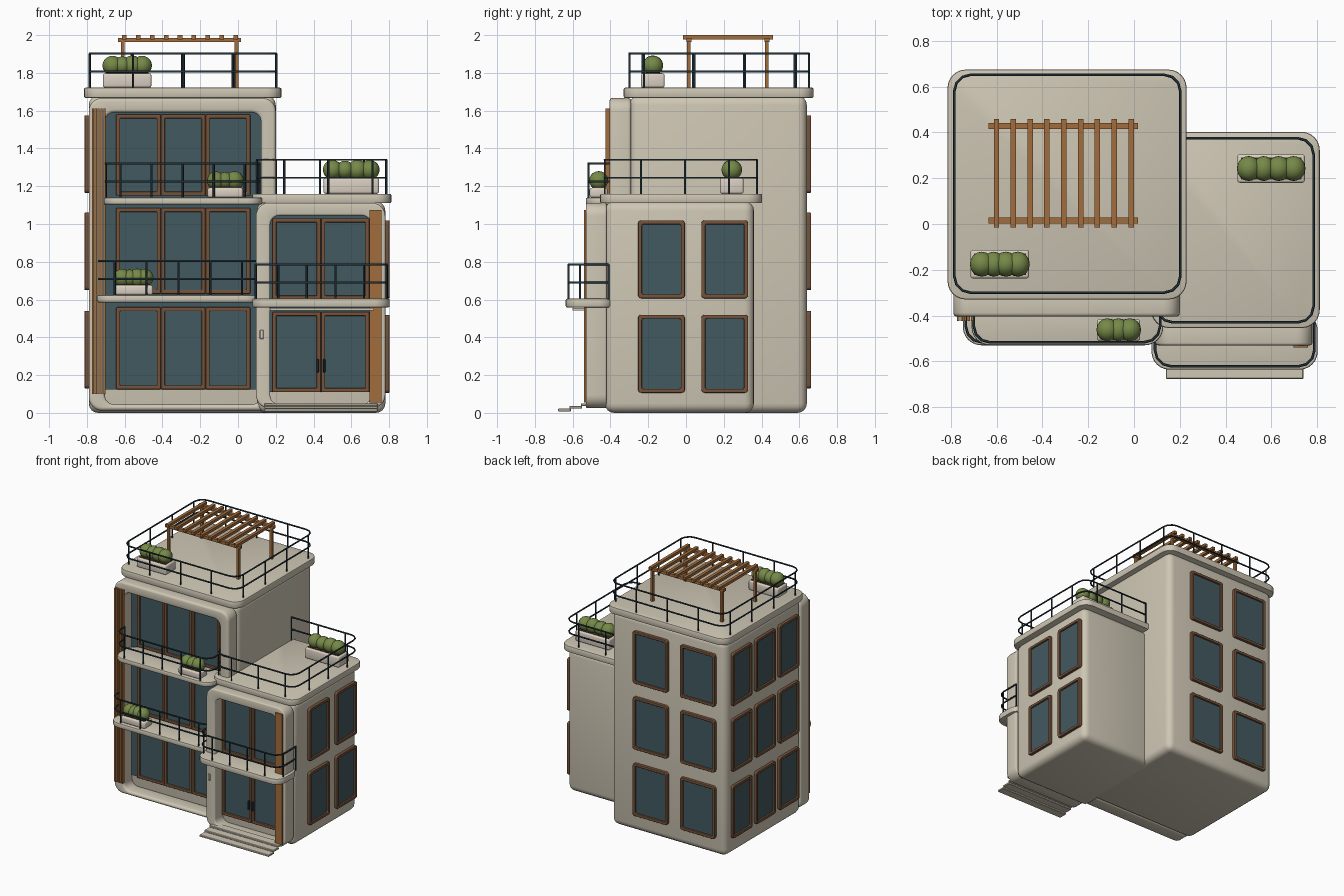
import bpy, bmesh, math
from mathutils import Matrix, Vector

if "Cube" in bpy.data.objects:
    bpy.data.objects.remove(bpy.data.objects["Cube"])


def material(name, *rgb):
    m = bpy.data.materials.new(name)
    m.use_nodes = True
    m.diffuse_color = (*rgb, 1)
    m.node_tree.nodes["Principled BSDF"].inputs["Base Color"].default_value = (*rgb, 1)
    return m


PLASTER = material("cream plaster", 0.62, 0.57, 0.46)
POT = material("pale planter", 0.71, 0.63, 0.54)
GLASS = material("teal glass", 0.055, 0.1, 0.115)
FRAME = material("brown window frame", 0.18, 0.085, 0.042)
WOOD = material("warm wood", 0.36, 0.15, 0.045)
METAL = material("dark metal", 0.016, 0.032, 0.042)
LEAF = material("leaf green", 0.18, 0.25, 0.065)
SOIL = material("soil", 0.06, 0.035, 0.02)


def finish(bm, name, mat, matrix=Matrix()):
    bmesh.ops.recalc_face_normals(bm, faces=bm.faces)
    me = bpy.data.meshes.new(name)
    bm.to_mesh(me)
    bm.free()
    me.materials.append(mat)
    ob = bpy.data.objects.new(name, me)
    ob.matrix_world = matrix
    bpy.context.collection.objects.link(ob)
    bpy.ops.object.select_all(action='DESELECT')
    ob.select_set(True)
    bpy.context.view_layer.objects.active = ob
    bpy.ops.object.shade_smooth_by_angle(angle=math.radians(35))
    return ob


def soften(bm, width, segments=3):
    if width:
        edges = [e for e in bm.edges if e.calc_face_angle(0) > 1]
        bmesh.ops.bevel(bm, geom=edges, offset=width, segments=segments,
                        affect='EDGES', profile=0.5, clamp_overlap=True)


def add_box(bm, x0, x1, y0, y1, z0, z1):
    centre = Vector((x0 + x1, y0 + y1, z0 + z1)) / 2
    bmesh.ops.create_cube(bm, size=1, matrix=Matrix.Translation(centre)
                          @ Matrix.Diagonal((x1 - x0, y1 - y0, z1 - z0, 1)))


def box(name, mat, x, y, z, bevel=0, segments=3):
    bm = bmesh.new()
    add_box(bm, *x, *y, *z)
    soften(bm, bevel, segments)
    return finish(bm, name, mat)


def corner_arc(p, before, after, r, n):
    """Points rounding the corner p of a path with right angles."""
    a, b = (before - p).normalized() * r, (after - p).normalized() * r
    turns = [i * math.pi / 2 / n for i in range(n + 1)]
    return [p + a * (1 - math.sin(t)) + b * (1 - math.cos(t)) for t in turns]


def rounded_path(points, r, n, closed):
    pts = [Vector(p) for p in points]
    out = []
    for i, p in enumerate(pts):
        if not closed and i in (0, len(pts) - 1):
            out.append(p)
        else:
            out += corner_arc(p, pts[i - 1], pts[(i + 1) % len(pts)], r, n)
    return out


def rect(x, y):
    return [(x[0], y[0]), (x[1], y[0]), (x[1], y[1]), (x[0], y[1])]


def slab(name, x, y, z, r):
    """Plate with rounded plan corners."""
    bm = bmesh.new()
    face = bm.faces.new([bm.verts.new((p.x, p.y, z[0]))
                         for p in rounded_path(rect(x, y), r, 6, True)])
    top = bmesh.ops.extrude_face_region(bm, geom=[face])["geom"]
    bmesh.ops.translate(bm, vec=(0, 0, z[1] - z[0]),
                        verts=[v for v in top if isinstance(v, bmesh.types.BMVert)])
    bm.normal_update()
    soften(bm, 0.008, 2)
    return finish(bm, name, PLASTER)


def ring(name, mat, outer, inner, r_out, r_in, y, bevel, matrix=Matrix()):
    """Upright rounded frame with a rounded opening, facing -y."""
    bm = bmesh.new()
    loops = []
    for shape, r, depth in ((outer, r_out, y[0]), (inner, r_in, y[0]),
                            (inner, r_in, y[1]), (outer, r_out, y[1])):
        loops.append([bm.verts.new((p.x, depth, p.y))
                      for p in rounded_path(rect(*shape), r, 6, True)])
    n = len(loops[0])
    for k in range(4):
        a, b = loops[k], loops[(k + 1) % 4]
        for i in range(n):
            j = (i + 1) % n
            bm.faces.new((a[i], a[j], b[j], b[i]))
    bm.normal_update()
    soften(bm, bevel)
    return finish(bm, name, mat, matrix)


def window(name, at, angle, w, h, depth=0.022, r=0.018):
    """Framed pane; its back sits on the wall at the given point."""
    m = Matrix.Translation(at) @ Matrix.Rotation(math.radians(angle), 4, 'Z')
    a, b, t = w / 2, h / 2, 0.021
    ring(name + "_frame", FRAME, ((-a, a), (-b, b)), ((t - a, a - t), (t - b, b - t)),
         r, r / 2, (-depth, 0.01), 0.004, m)
    bm = bmesh.new()
    add_box(bm, -a + 0.01, a - 0.01, -0.009, 0.005, -b + 0.01, b - 0.01)
    finish(bm, name + "_glass", GLASS, m)


def railing(name, points, z, closed=False, posts=6, h=0.18, r=0.07):
    """Top rail, middle rail and evenly spaced posts along a path."""
    path = rounded_path(points, r, 3, closed)
    cu = bpy.data.curves.new(name, 'CURVE')
    cu.dimensions, cu.bevel_depth, cu.bevel_resolution = '3D', 0.0058, 1
    cu.use_fill_caps = True

    def spline(pts, cyclic=False):
        s = cu.splines.new('POLY')
        s.points.add(len(pts) - 1)
        for sp, p in zip(s.points, pts):
            sp.co = (*p, 1)
        s.use_cyclic_u = cyclic

    for level in (h, h * 0.47):
        spline([(p.x, p.y, z + level) for p in path], closed)
    line = path + path[:1] if closed else path
    lengths = [(b - a).length for a, b in zip(line, line[1:])]
    for k in range(posts):
        d = sum(lengths) * k / (posts if closed else posts - 1)
        i = 0
        while i < len(lengths) - 1 and d > lengths[i]:
            d -= lengths[i]
            i += 1
        p = line[i].lerp(line[i + 1], min(1, d / lengths[i]))
        spline([(p.x, p.y, z - 0.005), (p.x, p.y, z + h)])
    cu.materials.append(METAL)
    ob = bpy.data.objects.new(name, cu)
    bpy.context.collection.objects.link(ob)
    bpy.ops.object.select_all(action='DESELECT')
    ob.select_set(True)
    bpy.context.view_layer.objects.active = ob
    bpy.ops.object.convert(target='MESH')


def planter(name, x, y, z, h, count, size):
    box(name + "_pot", POT, x, y, (z, z + h), 0.012)
    box(name + "_soil", SOIL, (x[0] + 0.015, x[1] - 0.015), (y[0] + 0.015, y[1] - 0.015),
        (z + h - 0.01, z + h + 0.003))
    bm = bmesh.new()
    for i in range(count):
        first, last = x[0] + size * 0.95, x[1] - size * 0.95
        c = (first + (last - first) * i / (count - 1), sum(y) / 2, z + h + size * 0.8)
        k = size * (1, 0.93, 1.03)[i % 3]
        bmesh.ops.create_uvsphere(bm, u_segments=16, v_segments=10, radius=1,
                                  matrix=Matrix.Translation(c) @ Matrix.Diagonal((k, size * 1.05, k, 1)))
    finish(bm, name + "_bushes", LEAF)


# Main volumes and roofs
box("tower_body", PLASTER, (-0.79, 0.2), (-0.3, 0.64), (0, 1.68), 0.05, 4)
box("wing_body", PLASTER, (0.1, 0.78), (-0.43, 0.36), (0, 1.12), 0.05, 4)
slab("tower_roof", (-0.815, 0.23), (-0.33, 0.675), (1.667, 1.722), 0.08)
slab("wing_roof", (0.075, 0.812), (-0.455, 0.403), (1.11, 1.16), 0.08)

# Front surrounds
ring("tower_surround", PLASTER, ((-0.79, 0.2), (0.012, 1.667)), ((-0.705, 0.122), (0.045, 1.59)),
     0.07, 0.05, (-0.405, -0.29), 0.018)
ring("wing_surround", PLASTER, ((0.095, 0.78), (0.025, 1.112)), ((0.17, 0.705), (0.045, 1.045)),
     0.07, 0.05, (-0.53, -0.42), 0.018)
box("tower_glass_wall", GLASS, (-0.71, 0.13), (-0.308, -0.29), (0.125, 1.6))
box("wing_glass_wall", GLASS, (0.16, 0.71), (-0.438, -0.42), (0.11, 1.05))

# Balconies, canopy and steps
slab("upper_balcony", (-0.71, 0.128), (-0.53, -0.3), (1.103, 1.14), 0.08)
slab("lower_balcony", (-0.748, 0.118), (-0.53, -0.3), (0.585, 0.624), 0.08)
slab("wing_balcony", (0.076, 0.803), (-0.637, -0.385), (0.558, 0.605), 0.08)
box("door_canopy", PLASTER, (0.17, 0.72), (-0.6, -0.5), (0.542, 0.556))
for i in range(3):
    box("entrance_step", PLASTER, (0.14, 0.74), (-0.677 + 0.06 * i, -0.61 + 0.06 * i),
        (0.008 + 0.014 * i, 0.023 + 0.014 * i), 0.003, 1)

# Windows by storey
for z0, z1 in ((0.125, 0.56), (0.63, 1.085), (1.15, 1.58)):
    for x in (-0.527, -0.29, -0.053):
        window("front_window", (x, -0.308, (z0 + z1) / 2), 0, 0.236, z1 - z0, 0.02, 0.006)
for z in (0.335, 0.855, 1.37):
    for x in (-0.56, -0.15):
        window("back_window", (x, 0.64, z), 180, 0.3, 0.41)
    for y in (-0.125, 0.165, 0.455):
        window("west_window", (-0.79, y, z), -90, 0.24, 0.41)
for z in (0.313, 0.813):
    for y in (-0.13, 0.205):
        window("east_window", (0.78, y, z), 90, 0.248, 0.413)
for x in (0.31, 0.568):
    window("entrance_door", (x, -0.438, 0.322), 0, 0.255, 0.425, 0.024, 0.006)
    window("wing_front_window", (x, -0.438, 0.815), 0, 0.255, 0.43, 0.024, 0.006)
for x in (0.422, 0.457):
    box("door_handle", METAL, (x - 0.006, x + 0.006), (-0.48, -0.455), (0.215, 0.285), 0.003, 1)
box("entry_panel", POT, (0.115, 0.135), (-0.538, -0.525), (0.39, 0.44), 0.003, 1)

# Timber screens
for i in range(5):
    x = -0.774 + 0.0155 * i
    box("screen_slat", WOOD, (x, x + 0.011), (-0.425, -0.395), (0.1, 1.612))
box("wing_wood_panel", WOOD, (0.697, 0.76), (-0.539, -0.522), (0.055, 1.075))

# Pergola
for y in (0.015, 0.428):
    box("pergola_beam", WOOD, (-0.635, 0.017), (y - 0.013, y + 0.013), (1.963, 1.985))
    for x in (-0.61, -0.008):
        box("pergola_post", WOOD, (x - 0.01, x + 0.01), (y - 0.01, y + 0.01), (1.715, 1.965))
for i in range(9):
    x = -0.601 + 0.0735 * i
    box("pergola_slat", WOOD, (x - 0.012, x + 0.012), (-0.015, 0.46), (1.978, 2.0))

# Railings
railing("tower_roof_railing", rect((-0.785, 0.202), (-0.3, 0.652)), 1.722, True, 14)
railing("wing_roof_railing", [(0.2, 0.375), (0.785, 0.375), (0.785, -0.43), (0.1, -0.43), (0.1, -0.31)],
        1.16, posts=10)
railing("upper_balcony_railing", [(-0.7, -0.4), (-0.7, -0.517), (0.114, -0.517), (0.114, -0.4)], 1.14, posts=7)
railing("lower_balcony_railing", [(-0.735, -0.4), (-0.735, -0.517), (0.104, -0.517), (0.104, -0.4)], 0.624, posts=7)
railing("wing_balcony_railing", [(0.092, -0.41), (0.092, -0.622), (0.788, -0.622), (0.788, -0.41)], 0.605, posts=8)

# Planters
planter("roof_planter", (-0.715, -0.458), (-0.238, -0.113), 1.722, 0.075, 4, 0.052)
planter("wing_planter", (0.452, 0.747), (0.18, 0.305), 1.16, 0.085, 4, 0.052)
planter("upper_planter", (-0.162, 0.027), (-0.51, -0.415), 1.14, 0.052, 3, 0.048)
planter("lower_planter", (-0.658, -0.45), (-0.51, -0.415), 0.624, 0.052, 4, 0.048)
